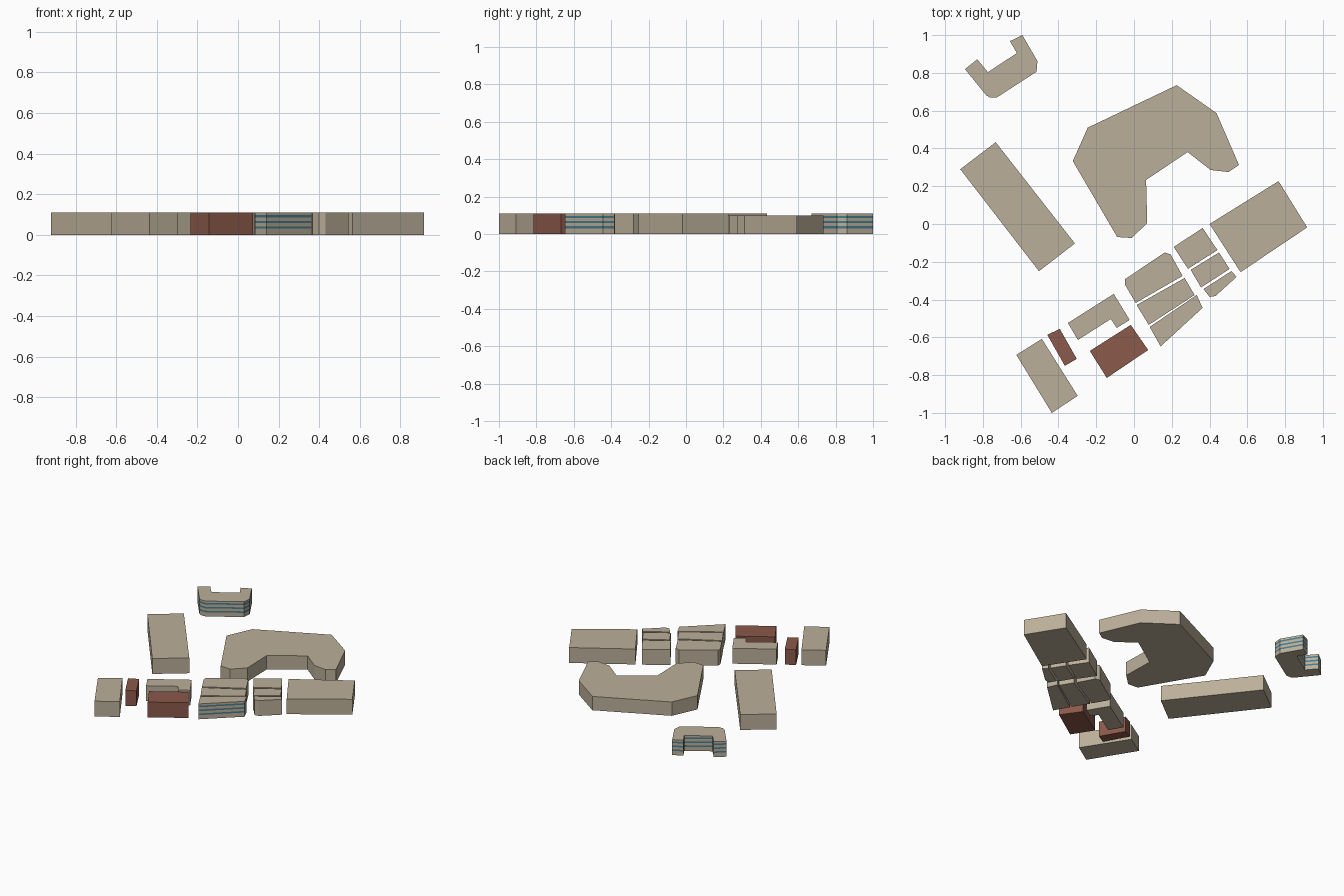
import bpy, bmesh

if "Cube" in bpy.data.objects:
    bpy.data.objects.remove(bpy.data.objects["Cube"])


def material(name, rgb):
    m = bpy.data.materials.new(name)
    m.diffuse_color = (*rgb, 1)
    m.use_nodes = True
    m.node_tree.nodes["Principled BSDF"].inputs["Base Color"].default_value = m.diffuse_color
    return m


STONE = material("stone", (0.50, 0.43, 0.32))
BRICK = material("brick", (0.26, 0.10, 0.07))
GLASS = material("glass", (0.06, 0.20, 0.27))
H = 0.11
# heights of the wall rings on banded blocks: wall, window, wall, window ...
BANDS = [0, 0.03, 0.041, 0.058, 0.069, 0.086, 0.097, H]


def block(name, pts, wall=STONE, levels=(0, H)):
    """Closed prism over a footprint; odd wall rings are window bands."""
    area = sum(a[0] * b[1] - b[0] * a[1] for a, b in zip(pts, pts[1:] + pts[:1]))
    if area < 0:
        pts = pts[::-1]
    bm = bmesh.new()
    rings = [[bm.verts.new((x, y, z)) for x, y in pts] for z in levels]
    n = len(pts)
    for k in range(len(rings) - 1):
        lo, hi = rings[k], rings[k + 1]
        for i in range(n):
            j = (i + 1) % n
            f = bm.faces.new((lo[i], lo[j], hi[j], hi[i]))
            f.material_index = k % 2
    bm.faces.new(rings[0][::-1])
    bm.faces.new(rings[-1])
    me = bpy.data.meshes.new(name)
    bm.to_mesh(me)
    bm.free()
    me.materials.append(wall)
    if len(levels) > 2:
        me.materials.append(GLASS)
    ob = bpy.data.objects.new(name, me)
    bpy.context.scene.collection.objects.link(ob)
    return ob


# Large freestanding buildings
block("banded_u_building",
      [(-.895, .82), (-.83, .872), (-.773, .804), (-.62, .905), (-.657, .968),
       (-.591, 1), (-.511, .862), (-.516, .806), (-.726, .67), (-.763, .67), (-.783, .682)],
      levels=BANDS)
block("left_slab", [(-.92, .29), (-.732, .433), (-.313, -.103), (-.503, -.25)])
block("horseshoe_building",
      [(-.324, .333), (-.245, .51), (.226, .735), (.437, .587), (.556, .312), (.5, .275),
       (.405, .286), (.284, .381), (.064, .233), (.07, .005), (-.012, -.074), (-.089, -.069)],
      levels=(0, 0.099))
block("right_slab", [(.4, 0), (.765, .227), (.917, -.018), (.564, -.255)])

# Narrow terrace of three
block("small_terrace_back", [(.21, -.122), (.363, -.021), (.442, -.138), (.286, -.237)])
block("small_terrace_middle", [(.3, -.243), (.45, -.151), (.506, -.238), (.355, -.336)])
block("small_terrace_front", [(.368, -.344), (.516, -.249), (.543, -.28), (.432, -.381), (.4, -.386)])

# Wider terrace of three, front one banded
block("terrace_back", [(-.049, -.293), (.162, -.151), (.194, -.161), (.257, -.275), (.009, -.418),
                       (-.047, -.322)])
block("terrace_middle", [(.014, -.429), (.268, -.286), (.321, -.376), (.078, -.534)])
block("banded_terrace_front", [(.083, -.545), (.332, -.376), (.363, -.444), (.141, -.648)],
      levels=BANDS)

# Lower-left cluster
block("l_building", [(-.35, -.524), (-.107, -.37), (-.023, -.508), (-.091, -.55), (-.123, -.503),
                     (-.297, -.614)])
block("small_brick_building", [(-.459, -.587), (-.393, -.555), (-.303, -.714), (-.366, -.751)], BRICK)
block("large_brick_building", [(-.234, -.672), (-.017, -.534), (.075, -.667), (-.144, -.815)], BRICK)
block("corner_slab", [(-.623, -.693), (-.488, -.608), (-.298, -.91), (-.435, -1)])
